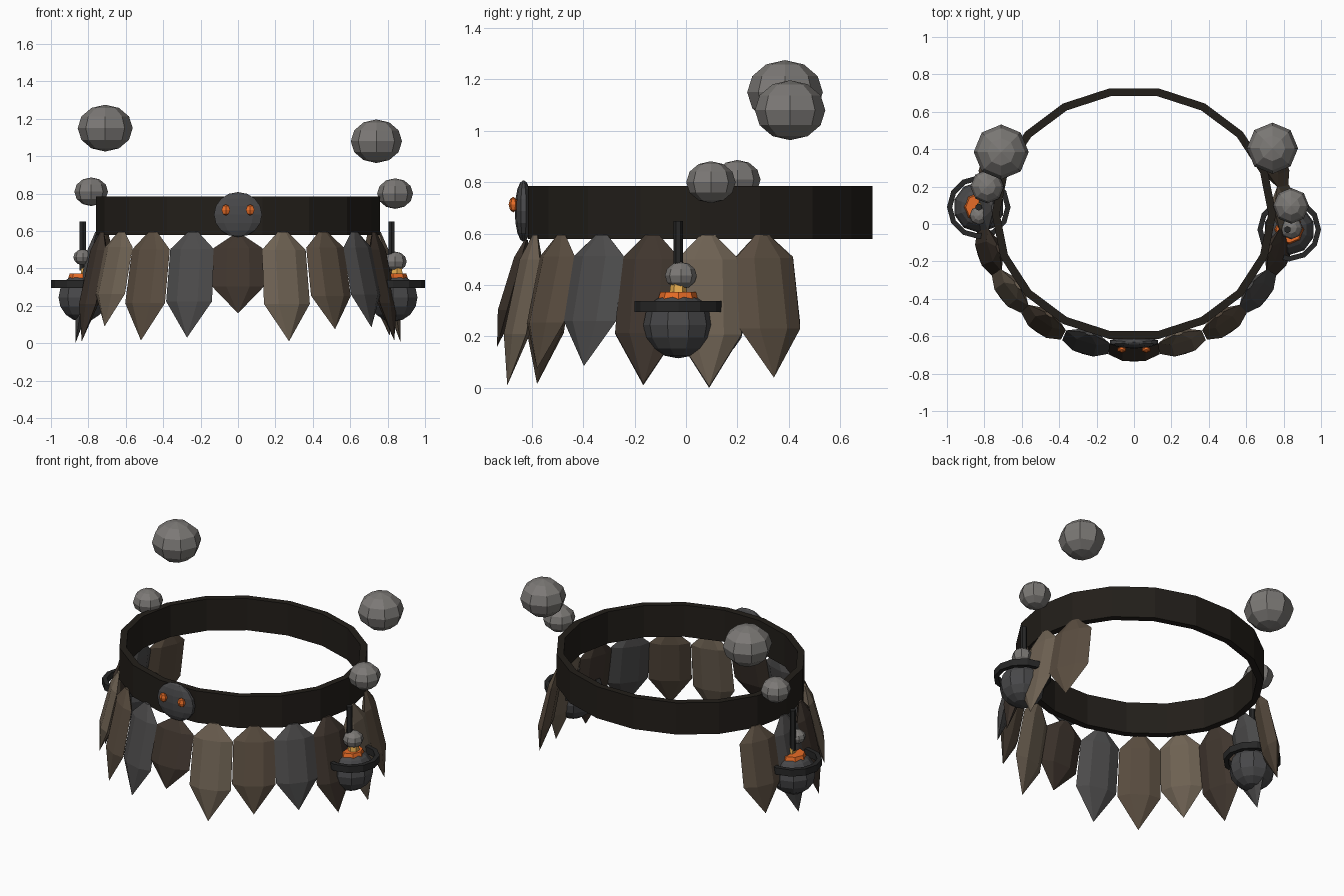
import bpy, bmesh
from math import sin, cos, pi, radians
from mathutils import Vector

if "Cube" in bpy.data.objects:
    bpy.data.objects.remove(bpy.data.objects["Cube"])

CY, RX, RY = 0.055, 0.76, 0.68   # belt ellipse


def mat(name, r, g, b):
    m = bpy.data.materials.new(name)
    m.diffuse_color = (r, g, b, 1)
    m.use_nodes = True
    m.node_tree.nodes["Principled BSDF"].inputs["Base Color"].default_value = m.diffuse_color
    return m


LEATHER = mat("dark_leather", .016, .013, .010)
IRON = mat("iron", .065, .065, .068)
RIM = mat("rim_iron", .02, .02, .02)
EMBER = mat("ember", .80, .15, .02)
FLAME = mat("flame", .80, .42, .08)
SMOKE = mat("smoke", .20, .19, .18)
PLATES = [mat("plate_dark", .050, .036, .027), mat("plate_tan", .155, .120, .085),
          mat("plate_brown", .100, .073, .050), mat("plate_grey", .072, .070, .070)]


def finish(name, bm, m):
    bmesh.ops.recalc_face_normals(bm, faces=bm.faces)
    me = bpy.data.meshes.new(name)
    bm.to_mesh(me)
    bm.free()
    ob = bpy.data.objects.new(name, me)
    bpy.context.collection.objects.link(ob)
    me.materials.append(m)
    return ob


def ball(name, loc, scale, m, seg=8, rings=6):
    bm = bmesh.new()
    bmesh.ops.create_uvsphere(bm, u_segments=seg, v_segments=rings, radius=1)
    bmesh.ops.scale(bm, vec=scale, verts=bm.verts)
    bmesh.ops.translate(bm, vec=loc, verts=bm.verts)
    return finish(name, bm, m)


def cyl(name, loc, r1, r2, h, m, seg=8):
    bm = bmesh.new()
    bmesh.ops.create_cone(bm, cap_ends=True, segments=seg, radius1=r1, radius2=r2, depth=h)
    bmesh.ops.translate(bm, vec=loc, verts=bm.verts)
    return finish(name, bm, m)


def band(name, c, rx, ry, t, z0, z1, seg, m):
    # rectangular section swept round an ellipse
    bm = bmesh.new()
    loops = []
    for i in range(seg):
        a = 2 * pi * i / seg
        loops.append([bm.verts.new((c[0] + (rx - d) * cos(a), c[1] + (ry - d) * sin(a), z))
                      for d, z in ((0, z0), (0, z1), (t, z1), (t, z0))])
    for i in range(seg):
        p, q = loops[i], loops[(i + 1) % seg]
        for j in range(4):
            k = (j + 1) % 4
            bm.faces.new((p[j], q[j], q[k], p[k]))
    return finish(name, bm, m)


def plate(name, k, top, tip, w, m):
    # pointed six-sided shard hung from the belt and leaning outwards
    a = radians(18.5 * k)
    base = Vector((RX * sin(a), CY - RY * cos(a), 0))
    out = Vector((sin(a) / RX, -cos(a) / RY, 0)).normalized()
    side = Vector((-out.y, out.x, 0))
    h = top - tip

    def pt(u, v, z):
        lean = 0.115 * (top - z) / h - 0.005
        return base + side * u + out * (v + lean) + Vector((0, 0, z))
    bm = bmesh.new()
    levels = ((top - .005, .22, .2), (top - .17 * h, .95, .8), (tip + .34 * h, 1, 1))
    rings = []
    for z, sw, sd in levels:
        rings.append([bm.verts.new(pt(u * w * sw, v * .036 * sd, z)) for u, v in
                      ((1, 0), (.45, 1), (-.45, 1), (-1, 0), (-.45, -1), (.45, -1))])
    end = bm.verts.new(pt(0, 0, tip))
    bm.faces.new(rings[0])
    for p, q in zip(rings, rings[1:]):
        for j in range(6):
            n = (j + 1) % 6
            bm.faces.new((p[j], p[n], q[n], q[j]))
    for j in range(6):
        bm.faces.new((rings[-1][j], rings[-1][(j + 1) % 6], end))
    return finish(name, bm, m)


# belt
band("belt", (0, CY), RX, RY, .042, .58, .785, 18, LEATHER)

# hanging plates, left to right
tips = [.07, .0, .01, .09, .015, .03, .16, .01, .075, .085, .015, .005, .04]
for i, tip in enumerate(tips):
    k = i - 6
    plate("skirt_plate", k, (.58 if k == 0 else .6), tip, (.138 if k == 0 else .128), PLATES[k % 4])

# buckle with glowing eyes
ball("buckle", (0, -.632, .688), (.135, .034, .12), IRON, 10, 8)
for s in (-1, 1):
    ball("buckle_eye", (.065 * s, -.672, .713), (.026, .018, .03), EMBER, 6, 4)

# incense pots on both hips: centre x, y
for x, y in ((.83, -.03), (-.83, .09)):
    ball("pot", (x, y, .245), (.136, .136, .13), IRON, 10, 8)
    band("pot_rim", (x, y), .17, .17, .028, .295, .338, 12, RIM)
    cyl("ember_bed", (x, y, .35), .085, .07, .045, EMBER)
    cyl("flame", (x + .02, y, .385), .035, .03, .04, FLAME, 6)
    cyl("hanger", (x - .01 * (x > 0), y, .52), .019, .019, .26, RIM, 6)

# smoke puffs
for x, y, z, r in ((.84, -.02, .437, .062), (.84, .097, .80, .096), (.74, .405, 1.08, .137),
                   (-.83, .045, .46, .05), (-.785, .20, .81, .09), (-.71, .385, 1.15, .147)):
    ball("smoke_puff", (x, y, z), (r, r, r * .85), SMOKE)
